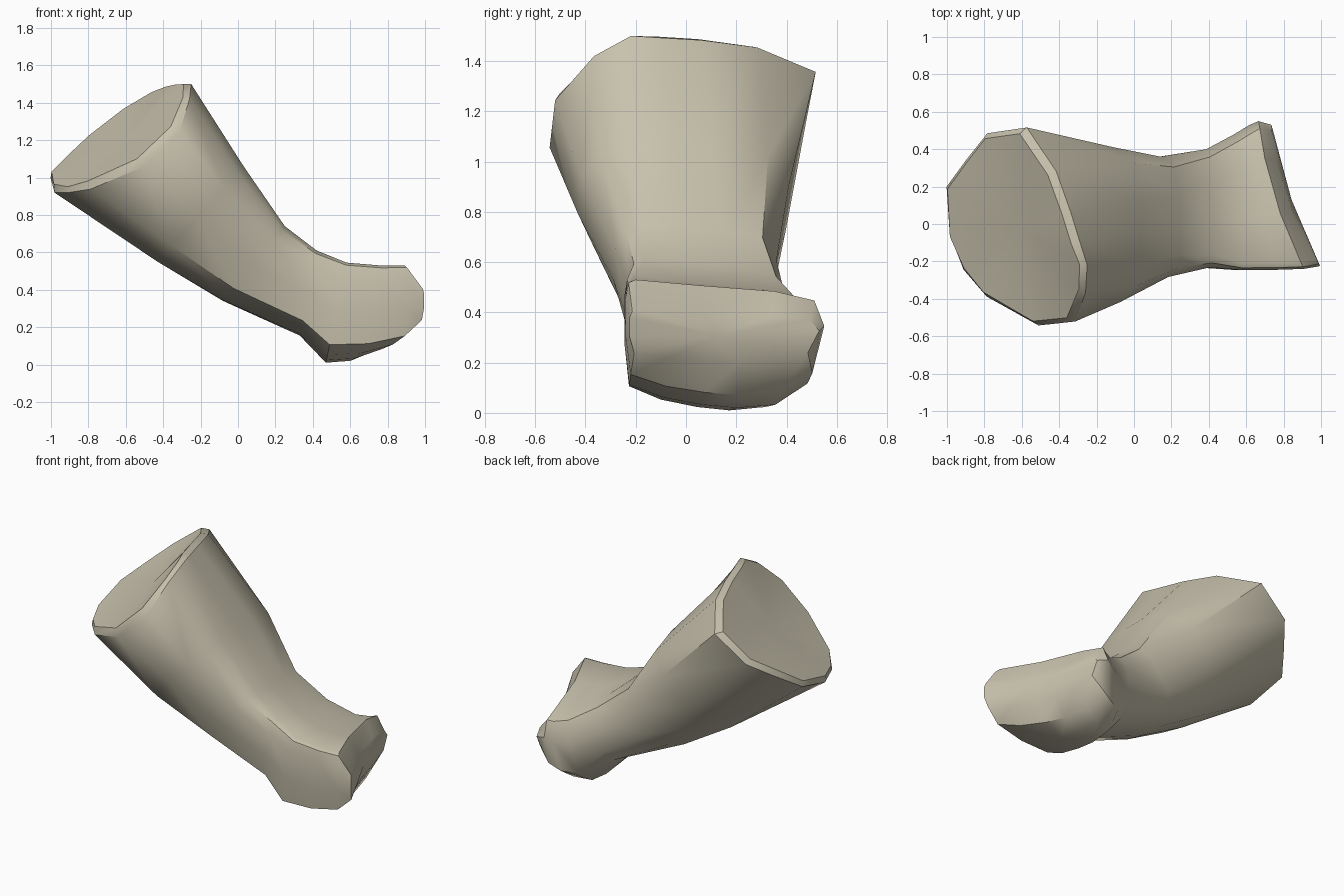
import bpy, bmesh
from math import radians
from mathutils import Vector

cube = bpy.data.objects.get("Cube")
if cube:
    bpy.data.objects.remove(cube)

bone = bpy.data.materials.new("bone beige")
bone.use_nodes = True
colour = (0.58, 0.54, 0.42, 1)
bone.diffuse_color = colour
bone.node_tree.nodes["Principled BSDF"].inputs["Base Color"].default_value = colour


def loft(name, rings, lip, dish):
    """Skin closed rings, cap both ends, chamfer and hollow the first end."""
    bm = bmesh.new()
    loops = [[bm.verts.new(p) for p in ring] for ring in rings]
    n = len(loops[0])
    for a, b in zip(loops, loops[1:]):
        for i in range(n):
            j = (i + 1) % n
            bm.faces.new((a[i], a[j], b[j], b[i]))
    cut = bm.faces.new(loops[0][::-1])
    bearing = bm.faces.new(loops[-1])
    bmesh.ops.recalc_face_normals(bm, faces=bm.faces)
    # The bearing face is saddle shaped, so fan it from its middle
    bmesh.ops.poke(bm, faces=[bearing])
    bmesh.ops.bevel(bm, geom=list(cut.edges), offset=lip, segments=1,
                    affect='EDGES', clamp_overlap=True)
    # The cut end is the widest face; sink its middle slightly
    widest = max(bm.faces, key=lambda f: f.calc_area())
    bmesh.ops.poke(bm, faces=[widest], offset=-dish)
    mesh = bpy.data.meshes.new(name)
    bm.to_mesh(mesh)
    bm.free()
    mesh.materials.append(bone)
    obj = bpy.data.objects.new(name, mesh)
    bpy.context.collection.objects.link(obj)
    return obj


# Unit sections: u runs from underside to top, v from front to back
shaft_section = [(1, -.5), (.87, -.78), (.55, -.97), (-.05, -1), (-.67, -.82), (-.9, -.5),
                 (-1, -.12), (-1, .35), (-.75, .76), (-.3, .97), (.4, 1), (.85, .8),
                 (1, .3), (1, -.1)]
joint_section = [(1, -.9), (.95, -.97), (.7, -1), (0, -1), (-.64, -.95), (-.84, -.6),
                 (-.95, -.2), (-1, .15), (-.95, .55), (-.62, .88), (.2, 1), (.64, .9),
                 (.8, .5), (.9, -.25)]


def ring(top, bottom, front, back, blend, slant=0, saddle=0):
    """Place a section between two profile points; blend 0 is shaft, 1 is joint."""
    top, bottom = Vector(top), Vector(bottom)
    points = []
    for a, b in zip(shaft_section, joint_section):
        u, v = Vector(a).lerp(Vector(b), blend)
        p = bottom.lerp(top, (u + 1) / 2)
        y = (front + back) / 2 + v * (back - front) / 2
        points.append((p.x - slant * v + saddle * v * v, y, p.y))
    return points


# Slanted cut end
cut_end = [(-.27, -.22, 1.53), (-.28, -.37, 1.45), (-.335, -.53, 1.27), (-.535, -.55, 1.08),
           (-.82, -.39, .96), (-.94, -.25, .94), (-1.01, -.07, .94), (-1.03, .2, 1.02),
           (-.92, .35, 1.12), (-.81, .49, 1.22), (-.6, .52, 1.38), (-.44, .28, 1.48),
           (-.36, .06, 1.51), (-.31, -.1, 1.52)]

# One skin: the shaft narrows, then flares sideways into the joint
bone_body = loft("bone_shaft_and_joint", [
    cut_end,
    ring((.03, 1.06), (-.43, .55), -.43, .41, 0),
    ring((.25, .74), (-.08, .34), -.29, .36, .3),
    ring((.42, .61), (.33, .155), -.235, .40, .7),
    ring((.58, .545), (.47, .01), -.245, .48, 1),
    ring((.69, .53), (.61, .02), -.245, .53, 1, .06, .02),
    ring((.75, .53), (.74, .07), -.24, .55, 1, .12, .04),
    ring((.81, .41), (.81, .2), -.225, .53, 1, .13, .055),
], .035, .04)

bpy.ops.object.select_all(action='DESELECT')
bone_body.select_set(True)
bpy.context.view_layer.objects.active = bone_body
bpy.ops.object.shade_smooth_by_angle(angle=radians(40))
